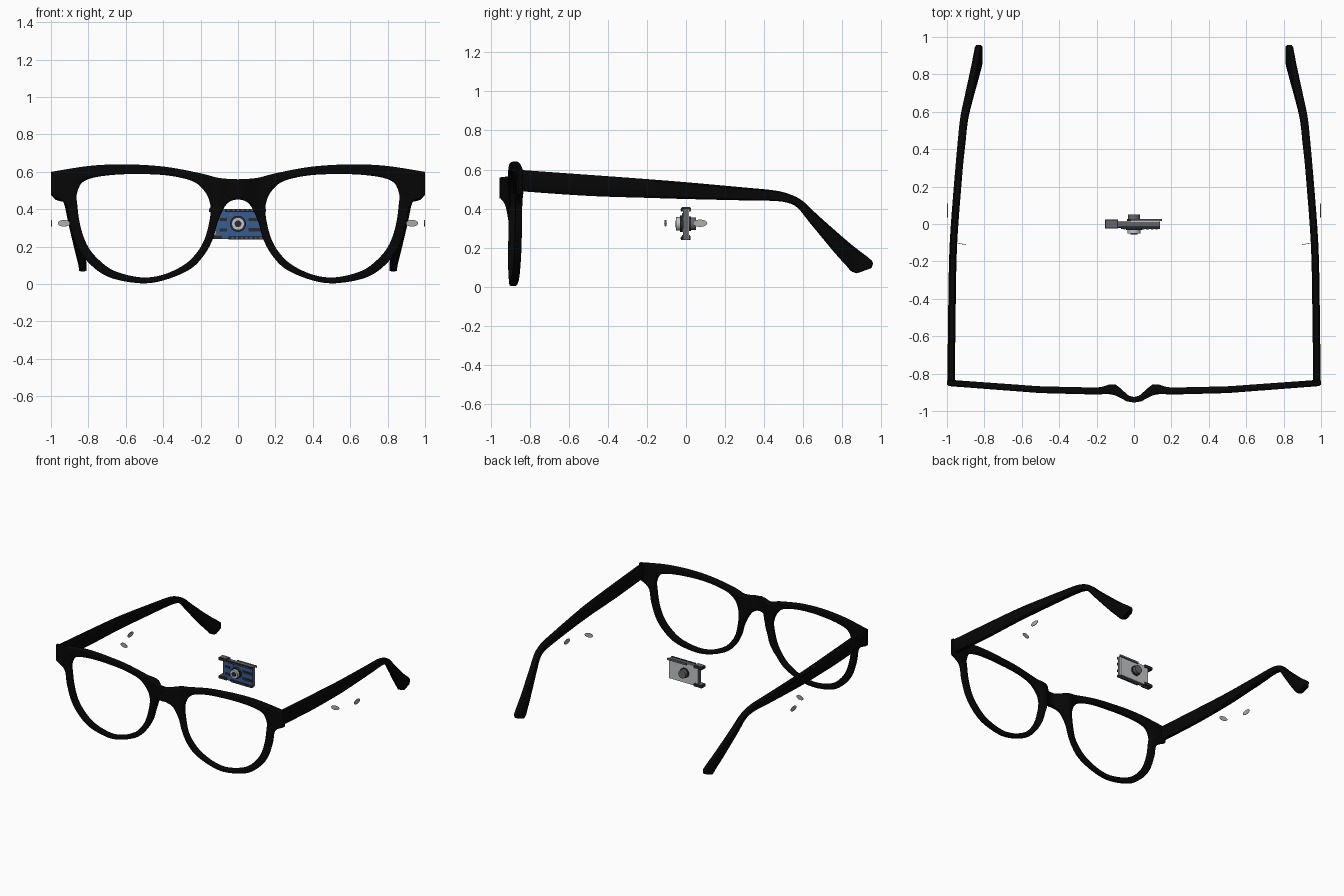
import bpy, bmesh, math
from mathutils import Vector

cube = bpy.data.objects.get("Cube")
if cube:
    bpy.data.objects.remove(cube)


def material(name, rgb):
    m = bpy.data.materials.new(name)
    m.use_nodes = True
    m.diffuse_color = (*rgb, 1)
    node = m.node_tree.nodes["Principled BSDF"]
    node.inputs["Base Color"].default_value = (*rgb, 1)
    node.inputs["Roughness"].default_value = 0.6
    return m


BLACK = material("black plastic", (0.002, 0.002, 0.002))
BLUE = material("board blue", (0.035, 0.11, 0.29))
GREY = material("edge grey", (0.13, 0.13, 0.135))
SILVER = material("disc silver", (0.42, 0.42, 0.4))
PALE = material("pale metal", (0.55, 0.56, 0.57))
DARK = material("dark component", (0.025, 0.025, 0.03))


def finish(name, bm, mat, mirror=False, angle=40):
    bmesh.ops.recalc_face_normals(bm, faces=bm.faces)
    mesh = bpy.data.meshes.new(name)
    bm.to_mesh(mesh)
    bm.free()
    mesh.materials.append(mat)
    ob = bpy.data.objects.new(name, mesh)
    bpy.context.collection.objects.link(ob)
    if mirror:
        mod = ob.modifiers.new("Mirror", "MIRROR")
        mod.use_clip = True
    bpy.ops.object.select_all(action="DESELECT")
    ob.select_set(True)
    bpy.context.view_layer.objects.active = ob
    bpy.ops.object.shade_smooth_by_angle(angle=math.radians(angle))
    return ob


def spline(points, closed, corners=(), steps=6):
    """Smooth curve through points, with sharp turns at the given corners."""
    pts = [Vector(p) for p in points]
    n = len(pts)
    out = []
    for i in range(n if closed else n - 1):
        b, c = pts[i], pts[(i + 1) % n]
        a = b if i in corners or (not closed and i == 0) else pts[i - 1]
        last = not closed and i == n - 2
        d = c if (i + 1) % n in corners or last else pts[(i + 2) % n]
        for k in range(steps):
            t = k / steps
            out.append(b + (c - a) * (t / 2) + (a * 2 - b * 5 + c * 4 - d) * (t * t / 2)
                       + (b * 3 - a - c * 3 + d) * (t ** 3 / 2))
    if not closed:
        out.append(pts[-1])
    return out


def lookup(table, x):
    for (x0, y0), (x1, y1) in zip(table, table[1:]):
        if x <= x1:
            t = (x - x0) / (x1 - x0)
            return y0 + (y1 - y0) * t
    return table[-1][1]


# Front frame: half of the rim as a grid between outline and lens opening
OUTER = [(0, .56), (.1, .567), (.2, .592), (.39, .627), (.6, .64), (.79, .632), (1, .6),
         (1, .475), (.922, .425), (.9, .32), (.86, .2), (.79, .105), (.685, .035), (.52, .004),
         (.39, .022), (.255, .08), (.18, .157), (.135, .24), (.107, .335), (.07, .415),
         (.035, .445), (0, .452)]
INNER = [(.19, .51), (.225, .54), (.28, .562), (.4, .583), (.58, .588), (.74, .575), (.83, .545),
         (.862, .48), (.86, .43), (.845, .32), (.81, .215), (.75, .135), (.66, .07), (.52, .036),
         (.4, .05), (.285, .105), (.215, .175), (.175, .25), (.152, .34), (.146, .4),
         (.152, .44), (.165, .475)]
FRONT_Y = [(0, -.955), (.04, -.948), (.08, -.925), (.12, -.907), (.2, -.912), (.5, -.904), (1, -.866)]
BACK_Y = [(0, -.925), (.04, -.915), (.07, -.88), (.1, -.857), (.13, -.857), (.18, -.875),
          (.5, -.868), (1, -.832)]
RINGS = [(0, .6), (.06, .88), (.16, 1), (.33, 1), (.5, 1), (.67, 1), (.84, 1), (.94, .88), (1, .6)]

bm = bmesh.new()
outer = spline(OUTER, True, (0, 6, 7, len(OUTER) - 1))
inner = spline(INNER, True)
columns = []
for o, i in zip(outer, inner):
    seam = abs(o.x) < 1e-4
    loop = {}
    for side, table in ((0, FRONT_Y), (1, BACK_Y)):
        for r, (t, thick) in enumerate(RINGS):
            p = o.lerp(i, t)
            x = 0 if seam and r == 0 else max(p.x, 0)
            mid = (lookup(FRONT_Y, x) + lookup(BACK_Y, x)) / 2
            k = 1 if seam and r < 3 else thick
            loop[side, r] = bm.verts.new((x, mid + (lookup(table, x) - mid) * k, p.y))
    columns.append((loop, seam))
last = len(RINGS) - 1
for (a, sa), (b, sb) in zip(columns, columns[1:] + columns[:1]):
    for s in (0, 1):
        for r in range(last):
            bm.faces.new((a[s, r], a[s, r + 1], b[s, r + 1], b[s, r]))
    for r in (0, last):
        if r == last or not (sa and sb):
            bm.faces.new((a[0, r], a[1, r], b[1, r], b[0, r]))
finish("front_frame", bm, BLACK, mirror=True)

# Temple arms: sections of (top y, top z, bottom y, bottom z, outer x)
ARM = [(-.838, .597, -.838, .488, .998), (-.5, .573, -.5, .465, .994), (-.2, .551, -.2, .455, .989),
       (0, .535, 0, .449, .979), (.3, .508, .3, .442, .955), (.46, .492, .43, .44, .941),
       (.54, .47, .51, .432, .933), (.6, .437, .57, .405, .924), (.68, .362, .64, .32, .907),
       (.84, .222, .76, .175, .873), (.935, .148, .825, .103, .855),
       (.957, .122, .845, .08, .851), (.95, .095, .875, .068, .85)]
bm = bmesh.new()
rows = []
tops = spline([(s[4], s[0], s[1]) for s in ARM], False, steps=5)
bottoms = spline([(s[4], s[2], s[3]) for s in ARM], False, steps=5)
for top, bottom in zip(tops, bottoms):
    row = []
    # Rounded rectangle section: (inward offset, position down the side)
    for dx, t in ((.008, 0), (0, .1), (0, .9), (.008, 1), (.032, 1), (.04, .9), (.04, .1), (.032, 0)):
        p = top.lerp(bottom, t)
        row.append(bm.verts.new((p.x - dx, p.y, p.z)))
    rows.append(row)
for a, b in zip(rows, rows[1:]):
    for j in range(8):
        k = (j + 1) % 8
        bm.faces.new((a[j], a[k], b[k], b[j]))
bm.faces.new(rows[0])
bm.faces.new(rows[-1])
finish("temple_arms", bm, BLACK, mirror=True)


def box(name, mat, x0, x1, y0, y1, z0, z1):
    bm = bmesh.new()
    bmesh.ops.create_cube(bm, size=1)
    for v in bm.verts:
        v.co = ((x0 + x1) / 2 + v.co.x * (x1 - x0), (y0 + y1) / 2 + v.co.y * (y1 - y0),
                (z0 + z1) / 2 + v.co.z * (z1 - z0))
    return finish(name, bm, mat)


def disc(name, mat, center, radius, depth, turn=0, squash=1.0, sides=32):
    """Cylinder along y, flattened in z and turned about z."""
    bm = bmesh.new()
    bmesh.ops.create_cone(bm, cap_ends=True, segments=sides, radius1=radius,
                          radius2=radius, depth=depth)
    ob = finish(name, bm, mat)
    ob.rotation_euler = (math.pi / 2, 0, turn)
    ob.scale = (1, squash, 1)
    ob.location = center
    return ob


# Small floating sensor discs beside each arm
for side, label in ((1, "left"), (-1, "right")):
    disc(label + "_front_disc", SILVER, (side * .93, -.105, .325), .033, .003, side * .15, .53)
    disc(label + "_rear_disc", SILVER, (side * .997, .072, .325), .037, .003, math.pi / 2, .5)

# Circuit board: grey core, blue front sheet, pale metal back
box("board_core", GREY, -.12, .14, -.012, .01, .24, .4)
box("board_face", BLUE, -.119, .139, -.016, -.012, .241, .399)
box("board_back", PALE, -.118, .138, .01, .016, .242, .398)
for label, x0, z in (("top", -.07, .394), ("bottom", -.05, .247)):
    box(label + "_connector", DARK, x0, .14, -.026, -.012, z - .008, z + .008)
    for i in range(7):
        x = x0 + .02 + i * .025
        box(f"{label}_pin_{i}", GREY, x - .005, x + .005, -.029, -.026, z - .004, z + .004)
for i, z in enumerate((.29, .345)):
    box(f"chip_{i}", DARK, .055, .14, -.024, -.016, z - .009, z + .009)
    box(f"left_chip_{i}", DARK, -.1, -.06, -.022, -.016, z - .008, z + .008)
    box(f"small_chip_{i}", GREY, -.045, -.03, -.02, -.016, z + .02, z + .032)
for label, z in (("upper", .395), ("lower", .25)):
    box(label + "_prong", DARK, -.155, -.085, -.024, .024, z - .01, z + .01)
    box(label + "_prong_cap", GREY, -.15, -.09, -.02, .02, z + .01, z + .014)
box("back_ridge", GREY, -.02, .15, .016, .026, .388, .402)

# Round camera in the middle of the board
disc("camera_ring", DARK, (0, -.022, .322), .043, .02)
disc("camera_barrel", PALE, (0, -.036, .322), .034, .032)
disc("camera_lens", DARK, (0, -.053, .322), .018, .004)
disc("back_ring", DARK, (0, .02, .322), .038, .012)
disc("back_knob", GREY, (0, .036, .322), .032, .032)
